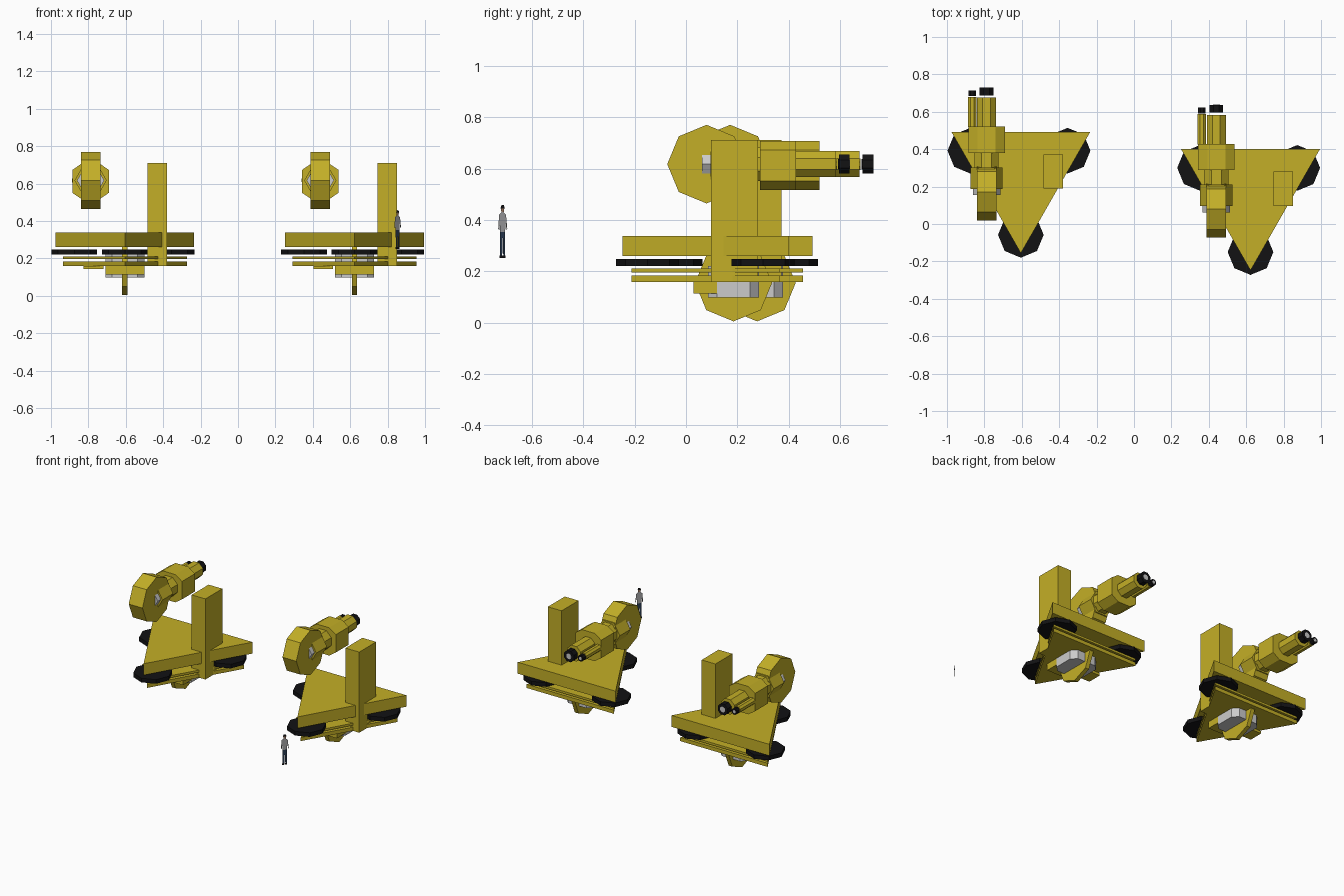
import bpy, bmesh, math
from mathutils import Vector

if "Cube" in bpy.data.objects:
    bpy.data.objects.remove(bpy.data.objects["Cube"])


def mat(name, rgb):
    m = bpy.data.materials.new(name)
    m.diffuse_color = (*rgb, 1)
    m.use_nodes = True
    m.node_tree.nodes["Principled BSDF"].inputs["Base Color"].default_value = m.diffuse_color
    return m


YELLOW = mat("yellow", (0.55, 0.43, 0.02))
BLACK = mat("black", (0.006, 0.006, 0.007))
GREY = mat("glass_grey", (0.55, 0.58, 0.58))
SHIRT = mat("shirt", (0.35, 0.35, 0.36))
SKIN = mat("skin", (0.35, 0.2, 0.13))
JEANS = mat("jeans", (0.02, 0.04, 0.08))

# local axes of an extruded profile: (first, second, extrude direction)
AXES = {"X": ((0, 1, 0), (0, 0, 1), (1, 0, 0)),
        "Y": ((1, 0, 0), (0, 0, 1), (0, 1, 0)),
        "Z": ((1, 0, 0), (0, 1, 0), (0, 0, 1))}


def prism(name, pts, axis, lo, hi, material, origin):
    """Extrude a 2D profile along an axis from lo to hi."""
    a, b, c = (Vector(v) for v in AXES[axis])
    bm = bmesh.new()
    rings = [[bm.verts.new(a * p + b * q + c * t) for p, q in pts] for t in (lo, hi)]
    n = len(pts)
    bm.faces.new(rings[0])
    bm.faces.new(rings[1])
    for i in range(n):
        j = (i + 1) % n
        bm.faces.new((rings[0][i], rings[0][j], rings[1][j], rings[1][i]))
    bmesh.ops.recalc_face_normals(bm, faces=bm.faces)
    return finish(name, bm, material, origin)


def finish(name, bm, material, origin):
    me = bpy.data.meshes.new(name)
    bm.to_mesh(me)
    bm.free()
    me.materials.append(material)
    ob = bpy.data.objects.new(name, me)
    ob.location = origin
    bpy.context.collection.objects.link(ob)
    return ob


def ngon(cx, cy, r, n, turn=0.0):
    return [(cx + r * math.cos(turn + 2 * math.pi * i / n),
             cy + r * math.sin(turn + 2 * math.pi * i / n)) for i in range(n)]


def rect(x0, x1, y0, y1, ch=0.0, cv=None):
    """Rectangle with optional chamfers (ch across, cv along)."""
    if not ch:
        return [(x0, y0), (x1, y0), (x1, y1), (x0, y1)]
    cv = ch if cv is None else cv
    return [(x0 + ch, y0), (x1 - ch, y0), (x1, y0 + cv), (x1, y1 - cv),
            (x1 - ch, y1), (x0 + ch, y1), (x0, y1 - cv), (x0, y0 + cv)]


def crane_unit(tag, o):
    def part(name, pts, axis, lo, hi, m=YELLOW):
        return prism(f"{name}_{tag}", pts, axis, lo, hi, m, o)

    # triangular decks
    part("main_deck", [(-0.371, 0.40), (0.371, 0.40), (0, -0.248)], "Z", 0.26, 0.338)
    small = [(-0.331, 0.363), (0.331, 0.363), (0, -0.212)]
    part("lower_deck_upper", small, "Z", 0.196, 0.211)
    part("lower_deck_lower", small, "Z", 0.159, 0.184)

    # octagonal pads at the corners
    for i, (x, y) in enumerate(((-0.27, 0.30), (0.25, 0.30), (0, -0.15))):
        part(f"corner_pad_{i}", ngon(x, y, 0.122, 8), "Z", 0.22, 0.248, BLACK)

    # upright column
    part("column", rect(0.122, 0.226, 0.097, 0.28), "Z", 0.159, 0.71)

    # underside: thin wheel, grey pod, front box and side plate
    part("belly_wheel", ngon(0.185, 0.155, 0.15, 8), "X", -0.014, 0.014)
    part("belly_pod", rect(-0.104, 0.104, 0.085, 0.285, 0.035), "Z", 0.097, 0.22, GREY)
    part("belly_box", rect(-0.104, 0.104, 0.03, 0.152), "Z", 0.113, 0.16)
    part("belly_plate", rect(-0.22, -0.115, 0.05, 0.15), "Z", 0.143, 0.16)

    # upper pod: wheel, window ring, hexagonal neck, chamfered housing
    tx, tz = -0.183, 0.617
    part("upper_wheel", ngon(0.08, tz, 0.153, 8), "X", tx - 0.052, tx + 0.052)
    part("pod_window", ngon(tx, tz, 0.073, 6), "Y", 0.062, 0.097, GREY)
    part("pod_neck", ngon(tx, tz, 0.086, 6), "Y", 0.095, 0.21)
    part("pod_tube", ngon(tx, tz, 0.07, 8, math.pi / 8), "Y", 0.21, 0.29)
    part("gun_housing", rect(tx - 0.098, tx + 0.098, tz - 0.1, tz + 0.09, 0.05, 0.034),
         "Y", 0.288, 0.428)

    # pair of barrels with black muzzles and grey bores
    for name, x, r, end, m0, m1, mr in (("main", tx, 0.055, 0.583, 0.595, 0.637, 0.04),
                                        ("side", -0.26, 0.024, 0.588, 0.592, 0.622, 0.022)):
        turn = math.pi / 8
        part(f"{name}_barrel", ngon(x, tz, r, 8, turn), "Y", 0.426, end)
        part(f"{name}_muzzle", ngon(x, tz, mr, 8, turn), "Y", m0, m1, BLACK)
        part(f"{name}_bore", ngon(x, tz, mr * 0.5, 8, turn), "Y", m1 - 0.002, m1 + 0.001, GREY)


crane_unit("right", (0.623, 0, 0))
crane_unit("left", (-0.605, 0.092, 0))


# flat cut-out figure for scale, standing on a diagonal plane
def cutout(name, pts, material):
    bm = bmesh.new()
    bm.faces.new([bm.verts.new((u * 0.707, u * 0.707, z)) for u, z in pts])
    finish(name, bm, material, (0.853, -0.714, 0))


cutout("figure_hair", [(-0.011, 0.445), (0.011, 0.445), (0.008, 0.457), (-0.006, 0.458)], BLACK)
cutout("figure_face", [(-0.006, 0.43), (0.007, 0.43), (0.01, 0.445), (-0.01, 0.445)], SKIN)
cutout("figure_shirt", [(-0.014, 0.353), (0.014, 0.353), (0.017, 0.39), (0.022, 0.36),
                        (0.026, 0.365), (0.019, 0.42), (0.006, 0.43), (-0.006, 0.43),
                        (-0.019, 0.42), (-0.024, 0.365), (-0.018, 0.36), (-0.014, 0.39)], SHIRT)
cutout("figure_trousers", [(-0.014, 0.353), (-0.013, 0.262), (-0.002, 0.262), (0.001, 0.33),
                           (0.004, 0.262), (0.014, 0.262), (0.014, 0.353)], JEANS)
for i, u in enumerate((-0.011, 0.006)):
    cutout(f"figure_shoe_{i}", rect(u - 0.005, u + 0.01, 0.251, 0.262), BLACK)
